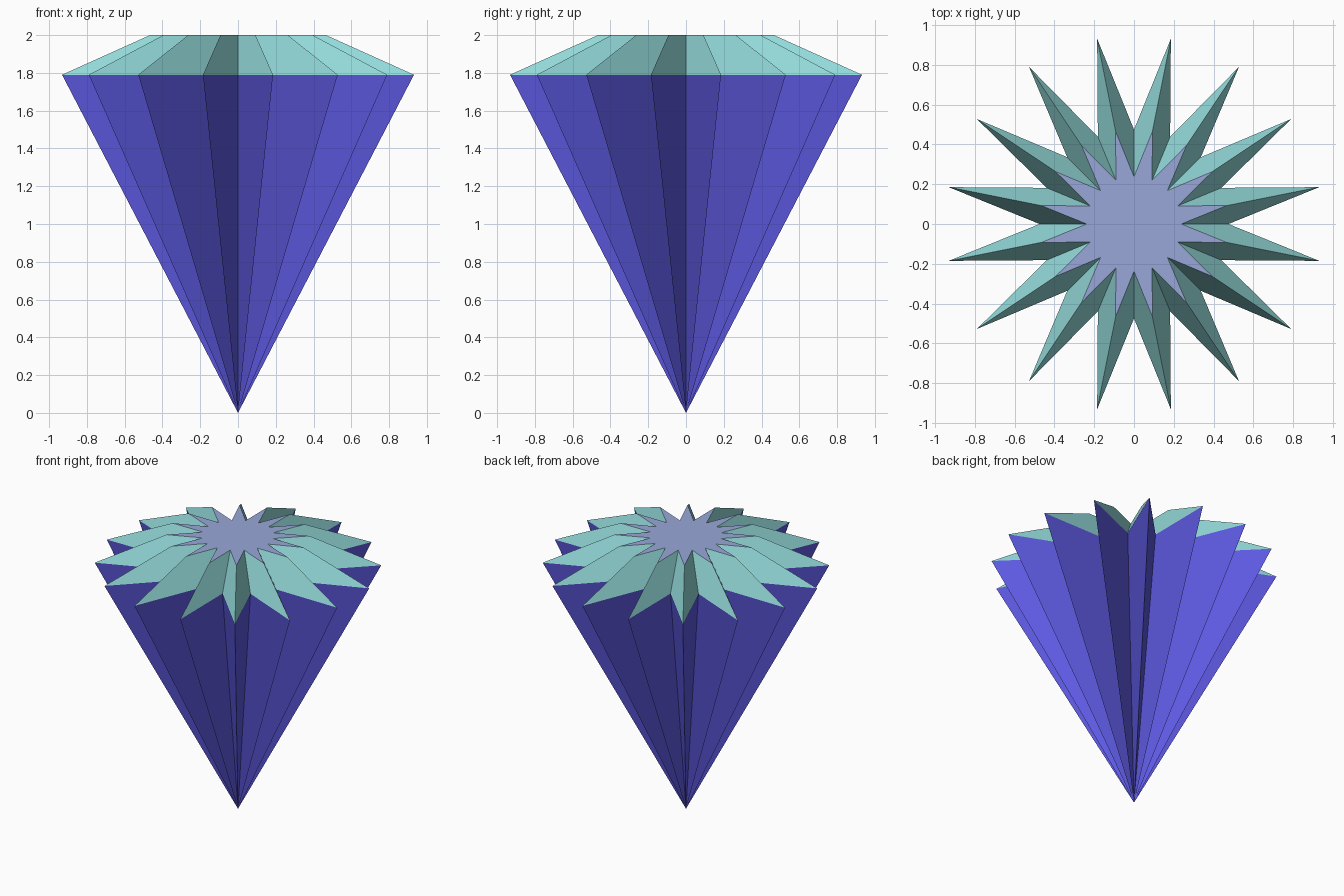
import bpy
from math import cos, sin, pi

if "Cube" in bpy.data.objects:
    bpy.data.objects.remove(bpy.data.objects["Cube"])

POINTS = 16
OUTER, INNER = 0.95, 0.475
GIRDLE_Z, TOP_Z = 1.79, 2.0
TABLE_SCALE = 0.5


def star(scale, z):
    """Star outline: valleys on the axes, points halfway between them."""
    ring = []
    for i in range(POINTS * 2):
        r = (OUTER if i % 2 else INNER) * scale
        a = pi * i / POINTS
        ring.append((r * cos(a), r * sin(a), z))
    return ring


def make(name, verts, faces, color):
    mesh = bpy.data.meshes.new(name)
    mesh.from_pydata(verts, [], faces)
    mesh.update()
    mat = bpy.data.materials.new(name + "_colour")
    mat.diffuse_color = color
    mat.use_nodes = True
    mat.node_tree.nodes["Principled BSDF"].inputs["Base Color"].default_value = mat.diffuse_color
    mesh.materials.append(mat)
    obj = bpy.data.objects.new(name, mesh)
    bpy.context.collection.objects.link(obj)
    return obj


n = POINTS * 2
girdle = star(1.0, GIRDLE_Z)
table = star(TABLE_SCALE, TOP_Z)

# Fluted lower cone, running down to a single point
make("lower_cone", girdle + [(0, 0, 0)],
     [((i + 1) % n, i, n) for i in range(n)],
     (0.11, 0.10, 0.75, 1))

# Sloping crown between the wide star and the small top star
make("crown", girdle + table,
     [(i, (i + 1) % n, n + (i + 1) % n, n + i) for i in range(n)],
     (0.30, 0.71, 0.71, 1))

# Flat star on top, fanned from its centre
make("top_star", table + [(0, 0, TOP_Z)],
     [(i, (i + 1) % n, n) for i in range(n)],
     (0.32, 0.39, 0.69, 1))
